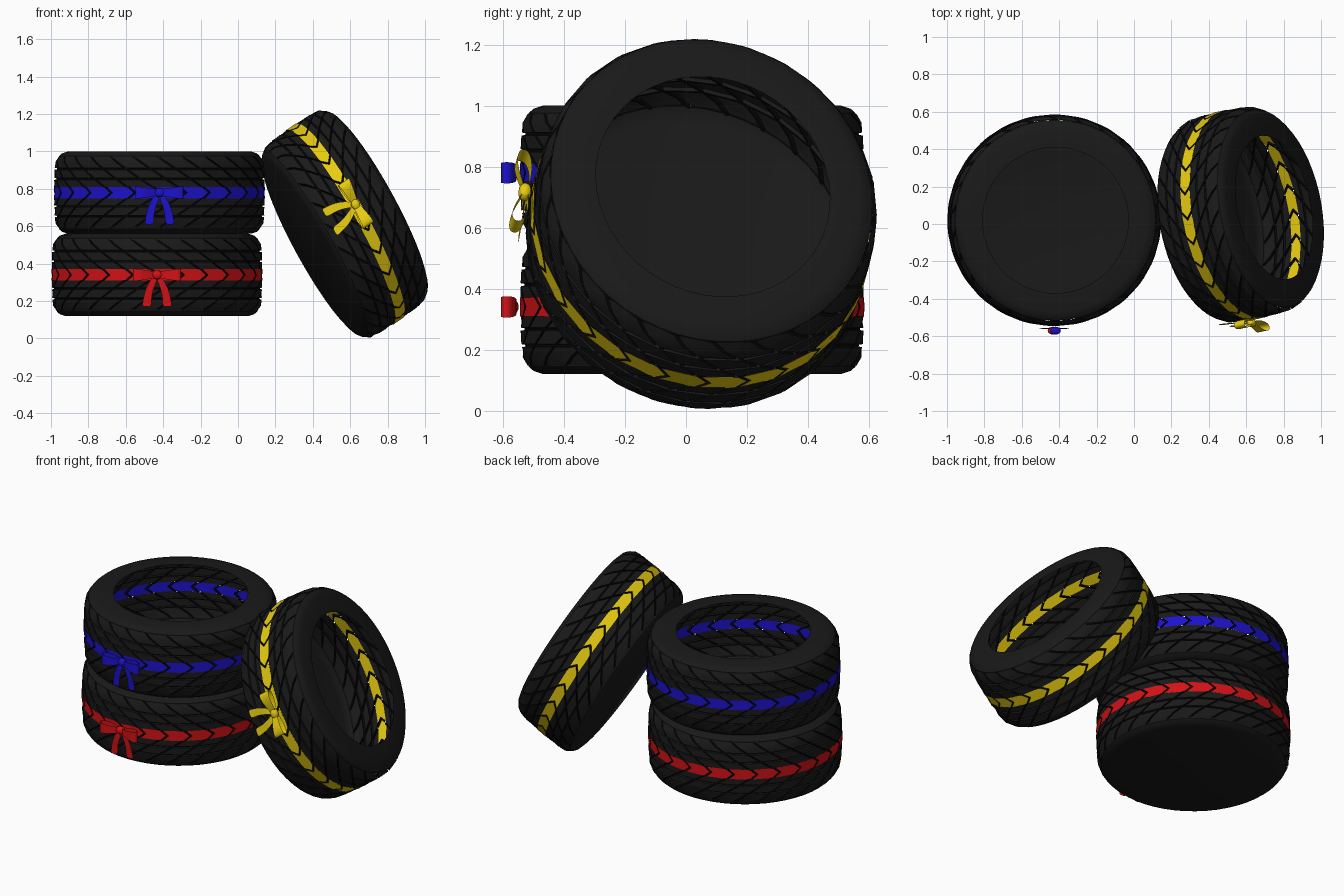
import bpy, bmesh
from math import sin, cos, pi, radians
from mathutils import Matrix, Vector

if "Cube" in bpy.data.objects:
    bpy.data.objects.remove(bpy.data.objects["Cube"])

R, N = 0.565, 26          # tread radius, chevrons around


def material(name, rgb):
    m = bpy.data.materials.new(name)
    m.diffuse_color = (*rgb, 1)
    m.use_nodes = True
    m.node_tree.nodes["Principled BSDF"].inputs["Base Color"].default_value = m.diffuse_color
    return m


RUBBER = material("rubber", (0.01, 0.01, 0.01))
GROOVE = material("groove", (0.002, 0.002, 0.002))


def finish(name, bm, mats, xf, angle=25):
    bmesh.ops.transform(bm, matrix=xf, verts=bm.verts)
    me = bpy.data.meshes.new(name)
    bm.to_mesh(me)
    bm.free()
    for m in mats:
        me.materials.append(m)
    ob = bpy.data.objects.new(name, me)
    bpy.context.collection.objects.link(ob)
    bpy.context.view_layer.objects.active = ob
    ob.select_set(True)
    bpy.ops.object.shade_smooth_by_angle(angle=radians(angle))
    ob.select_set(False)
    return ob


def chevron_wall(name, rows, slope, mats, xf):
    """Ring of V-shaped blocks; rows are (height, radius, is_groove)."""
    bm = bmesh.new()
    cols = [(0, 0.012), (0.09, 0.012), (0.1, 0), (0.99, 0)]
    grid = []
    for h, r, low in rows:
        line = []
        for i in range(N):
            for u, d in cols:
                a = 2 * pi * (i + u) / N - pi / 2 - slope * abs(h) / R
                rr = r - (0.012 if low else d)
                line.append(bm.verts.new((rr * cos(a), rr * sin(a), h)))
        grid.append(line)
    n = len(grid[0])
    for j in range(len(rows) - 1):
        for i in range(n):
            k = (i + 1) % n
            f = bm.faces.new((grid[j][i], grid[j][k], grid[j + 1][k], grid[j + 1][i]))
            if i % 4 != 2 or (rows[j][2] and rows[j + 1][2]):
                f.material_index = 1
    return finish(name, bm, mats, xf)


def revolve(name, profile, xf, seg=52):
    bm = bmesh.new()
    vs = [bm.verts.new((r, 0, h)) for r, h in profile]
    es = [bm.edges.new(p) for p in zip(vs, vs[1:])]
    bmesh.ops.spin(bm, geom=vs + es, axis=(0, 0, 1), cent=(0, 0, 0),
                   angle=2 * pi, steps=seg)
    bmesh.ops.remove_doubles(bm, verts=bm.verts, dist=1e-5)
    bmesh.ops.recalc_face_normals(bm, faces=bm.faces)
    return finish(name, bm, [RUBBER], xf)


def ribbon(bm, pts):
    """Strip through (centre, half-width vector) pairs."""
    prev = None
    for c, w in pts:
        cur = [bm.verts.new(Vector(c) + s * Vector(w)) for s in (-1, 0, 1)]
        if prev:
            for a in (0, 1):
                bm.faces.new((prev[a], prev[a + 1], cur[a + 1], cur[a]))
        prev = cur


def bow(name, mat, xf):
    bm = bmesh.new()
    loop = [(0, -.025, .018), (.04, -.045, .022), (.09, -.064, .03), (.125, -.06, .034),
            (.132, -.042, .035), (.12, -.022, .034), (.08, -.01, .028), (.035, -.01, .02), (0, -.018, .018)]
    tail = [(.008, -.012, -.01, .015), (.03, -.016, -.05, .02), (.048, -.013, -.1, .021),
            (.052, -.01, -.14, .023), (.056, -.01, -.17, .025)]
    for s in (-1, 1):
        ribbon(bm, [((s * x, y, 0), (0, 0, w)) for x, y, w in loop])
        ribbon(bm, [((s * x, y, z), (w, 0, 0)) for x, y, z, w in tail])
    bmesh.ops.create_cube(bm, size=1, matrix=Matrix.Translation((0, -.024, 0))
                          @ Matrix.Diagonal((.068, .05, .058, 1)))
    ob = finish(name, bm, [mat], xf @ Matrix.Translation((0, -R - .001, 0)), 60)
    ob.modifiers.new("soften", 'SUBSURF').levels = 2
    ob.modifiers[-1].render_levels = 2


def tyre(prefix, rgb, xf):
    colour = material(prefix + "_ribbon", rgb)
    # tread halves: ribs split by ring grooves, dropping to the shoulder
    half = [(.03, R - .002, 0), (.068, R - .002, 0), (.07, R - .002, 1), (.076, R - .002, 1),
            (.078, R - .002, 0), (.122, R - .004, 0), (.124, R - .004, 1), (.13, R - .005, 1),
            (.132, R - .005, 0), (.165, .556, 0), (.192, .54, 0)]
    chevron_wall(prefix + "_upper_tread", half, 1.5, [RUBBER, GROOVE], xf)
    chevron_wall(prefix + "_lower_tread", [(-h, r, g) for h, r, g in reversed(half)],
                 1.5, [RUBBER, GROOVE], xf)
    # coloured band between them
    chevron_wall(prefix + "_band", [(-.031, R, 0), (0, R, 0), (.031, R, 0)], 1.2,
                 [colour, GROOVE], xf)
    # open upper sidewall, closed lower sidewall
    revolve(prefix + "_upper_sidewall", [(.536, .185), (.536, .196), (.52, .21), (.49, .22), (.39, .22)], xf)
    revolve(prefix + "_base", [(.536, -.185), (.536, -.196), (.52, -.21), (.49, -.22), (0, -.22)], xf)
    bow(prefix + "_bow", colour, xf)


# two stacked tyres
tyre("bottom_tyre", (0.65, 0.006, 0.008), Matrix.Translation((-.433, .02, .34)))
tyre("middle_tyre", (0.012, 0.006, 0.6), Matrix.Translation((-.42, .02, .78)))
# leaning tyre, slightly stretched upright
lean = (Matrix.Translation((.57, .05, .612)) @ Matrix.Diagonal((.97, 1, 1.08, 1))
        @ Matrix.Rotation(radians(58.4), 4, 'Y') @ Matrix.Rotation(radians(-10), 4, 'X')
        @ Matrix.Rotation(radians(-5), 4, 'Z'))
tyre("leaning_tyre", (0.8, 0.6, 0.005), lean)
